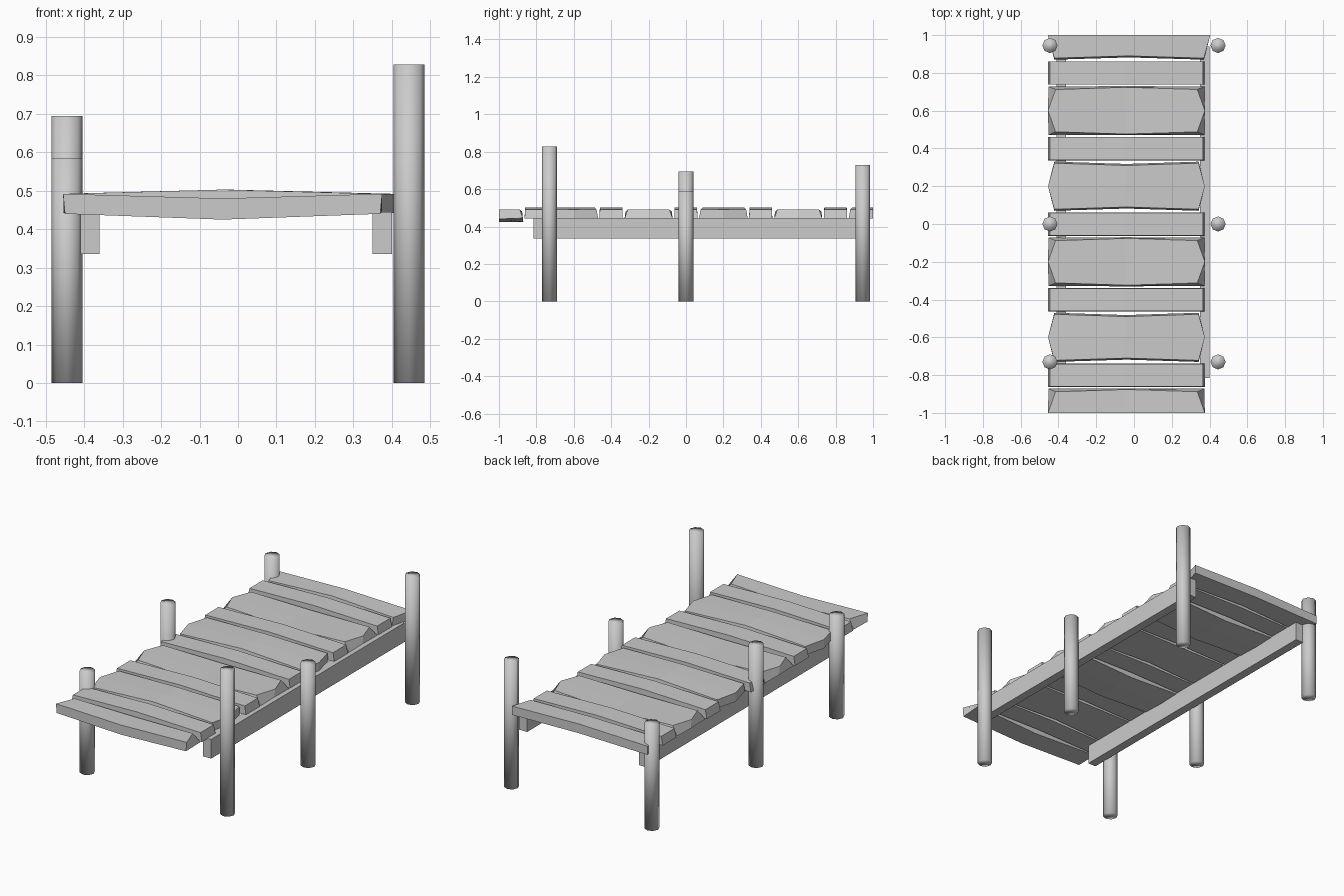
import bpy, bmesh

if "Cube" in bpy.data.objects:
    bpy.data.objects.remove(bpy.data.objects["Cube"])

def finish(name, bm, smooth=False):
    bmesh.ops.recalc_face_normals(bm, faces=bm.faces[:])
    me = bpy.data.meshes.new(name)
    bm.to_mesh(me)
    bm.free()
    for p in me.polygons:
        p.use_smooth = smooth
    ob = bpy.data.objects.new(name, me)
    bpy.context.collection.objects.link(ob)
    return ob

# Plank sections: (half length, depth, z) around wide-top, narrow-top, narrow-bottom, wide-bottom
PLANKS = {
    "straight": (
        [(.405, .006, .492), (.405, .126, .492), (.415, .128, .442), (.415, .004, .442)],
        [(.006, .503), (.126, .503), (.128, .45), (.004, .45)]),
    "sagging": (
        [(.415, 0, .492), (.375, .112, .49), (.413, .128, .445), (.41, 0, .44)],
        [(0, .48), (.124, .48), (.13, .425), (0, .425)]),
    "tapered": (
        [(.415, 0, .492), (.382, .122, .49), (.382, .13, .442), (.415, 0, .442)],
        [(0, .503), (.11, .503), (.118, .45), (0, .45)]),
}
PITCH = 2 / 15

def plank(i, kind, narrow):
    """narrow = +1 / -1: side in y towards which the plank tapers."""
    ends, mid = PLANKS[kind]
    last = i == 14
    cx, stretch = (-.026, 1.036) if last else (-.04, 1)
    y0 = -1 + PITCH * (i if narrow > 0 else i + 1)
    bm = bmesh.new()
    rings = [[bm.verts.new((cx - x * stretch, y0 + narrow * d, z)) for x, d, z in ends],
             [bm.verts.new((cx, y0 + narrow * d, z)) for d, z in mid],
             [bm.verts.new((cx + x * stretch, y0 + narrow * d, z)) for x, d, z in ends]]
    for a, b in zip(rings, rings[1:]):
        for k in range(4):
            j = (k + 1) % 4
            bm.faces.new((a[k], a[j], b[j], b[k]))
    bm.faces.new(rings[0])
    bm.faces.new(rings[2])
    finish(f"deck_plank_{i + 1}", bm)

# Deck planks, front to back
layout = [("sagging", 1), ("straight", 1), ("tapered", -1), ("tapered", 1), ("straight", 1),
          ("sagging", -1), ("sagging", 1), ("straight", 1), ("tapered", -1), ("tapered", 1),
          ("straight", 1), ("sagging", -1), ("sagging", 1), ("straight", 1), ("tapered", -1)]
for i, (kind, narrow) in enumerate(layout):
    plank(i, kind, narrow)

# Support beams
for name, x in (("left_beam", -.385), ("right_beam", .375)):
    bm = bmesh.new()
    bmesh.ops.create_cube(bm, size=1)
    for v in bm.verts:
        v.co = (x + v.co.x * .05, .0625 + v.co.y * 1.755, .39 + v.co.z * .11)
    finish(name, bm)

# Mooring posts: y, left height, right height
for n, (y, hl, hr) in enumerate([(-.73, .585, .828), (0, .695, .588), (.945, .605, .73)]):
    for side, x, h in (("left", -.445, hl), ("right", .445, hr)):
        bm = bmesh.new()
        bmesh.ops.create_cone(bm, cap_ends=True, segments=8, radius1=.04, radius2=.04, depth=h)
        bmesh.ops.translate(bm, verts=bm.verts[:], vec=(x, y, h / 2))
        finish(f"{side}_post_{n + 1}", bm, smooth=True)
